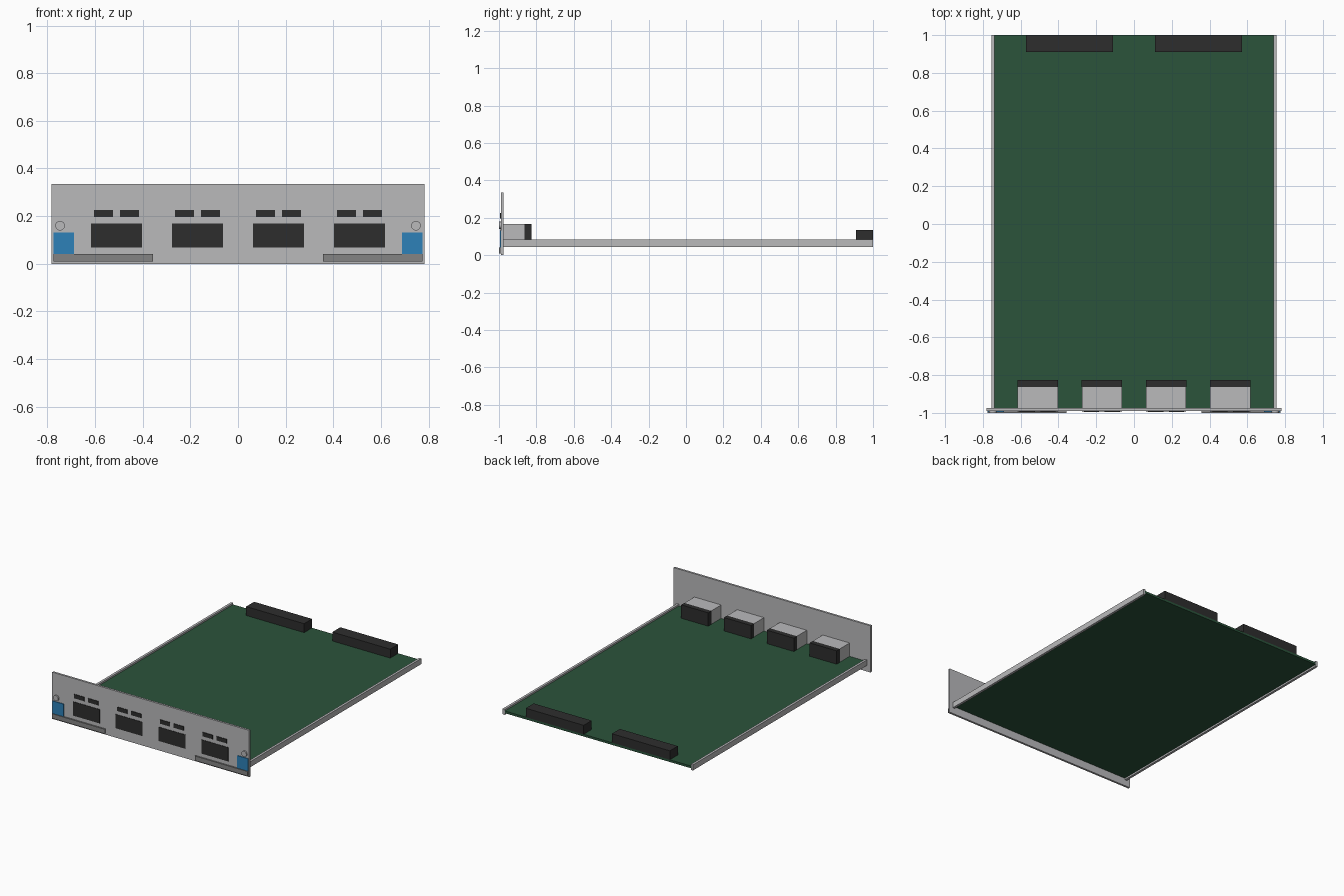
import bpy
import math

cube = bpy.data.objects.get("Cube")
if cube:
    bpy.data.objects.remove(cube, do_unlink=True)


def material(name, r, g, b):
    m = bpy.data.materials.new(name)
    m.use_nodes = True
    m.diffuse_color = (r, g, b, 1)
    m.node_tree.nodes["Principled BSDF"].inputs["Base Color"].default_value = (r, g, b, 1)
    return m


silver = material("silver metal", 0.49, 0.49, 0.50)
grey = material("dark grey metal", 0.23, 0.23, 0.23)
black = material("black plastic", 0.027, 0.027, 0.027)
green = material("board green", 0.024, 0.088, 0.044)
blue = material("latch blue", 0.026, 0.22, 0.48)


def box(name, mat, x, y, z):
    """Box spanning the (low, high) pairs x, y and z."""
    spans = (x, y, z)
    bpy.ops.mesh.primitive_cube_add(size=1, location=[(a + b) / 2 for a, b in spans])
    ob = bpy.context.object
    ob.name = name
    ob.scale = [abs(b - a) for a, b in spans]
    bpy.ops.object.transform_apply(location=False, rotation=False, scale=True)
    ob.data.materials.append(mat)
    return ob


def around(center, width):
    return (center - width / 2, center + width / 2)


PLATE_FRONT, PLATE_BACK = -0.99, -0.975

# Circuit board and front panel
box("circuit_board", green, (-0.742, 0.742), (PLATE_BACK, 1), (0.056, 0.072))
box("front_panel", silver, (-0.782, 0.782), (PLATE_FRONT, PLATE_BACK), (0, 0.335))

# Mirrored rails, handles, latches, screws and rear connectors
for side, s in (("left", 1), ("right", -1)):
    box(side + "_rail", silver, (s * 0.738, s * 0.755), (PLATE_BACK, 1), (0.044, 0.084))
    box(side + "_handle", grey, (s * 0.357, s * 0.775), (-1, PLATE_FRONT), (0.009, 0.042))
    box(side + "_latch", blue, (s * 0.688, s * 0.775), (-0.995, PLATE_FRONT), (0.042, 0.132))
    box(side + "_rear_connector", black, (s * 0.112, s * 0.572), (0.91, 1), (0.07, 0.136))
    bpy.ops.mesh.primitive_cylinder_add(
        vertices=24, radius=0.02, depth=0.01,
        location=(s * 0.747, -0.995, 0.16), rotation=(math.pi / 2, 0, 0))
    screw = bpy.context.object
    screw.name = side + "_screw"
    screw.data.materials.append(silver)
    bpy.ops.object.shade_smooth_by_angle()

# Four port cages with their openings and indicator lights
for i in range(4):
    x = -0.51 + 0.34 * i
    n = str(i + 1)
    box("port_cage_" + n, silver, around(x, 0.213), (PLATE_BACK, -0.863), (0.07, 0.168))
    box("cage_back_" + n, black, around(x, 0.215), (-0.863, -0.827), (0.07, 0.168))
    box("port_opening_" + n, black, around(x, 0.213), (-0.993, PLATE_FRONT), (0.069, 0.169))
    for side, s in (("left", 1), ("right", -1)):
        box("indicator_" + n + "_" + side, black, around(x + s * 0.055, 0.08),
            (-0.994, PLATE_FRONT), (0.196, 0.225))
